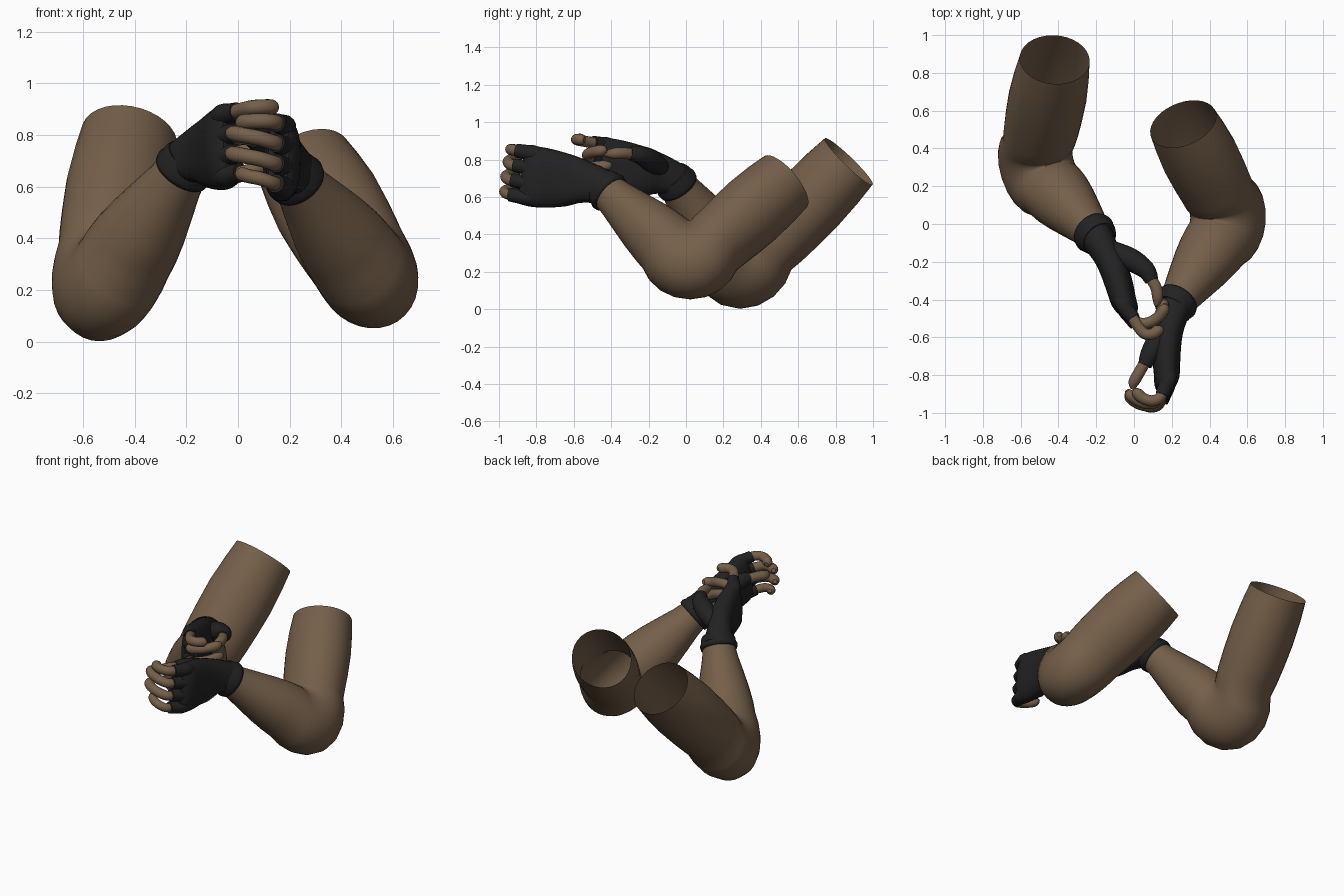
import bpy, bmesh, math
from mathutils import Vector, Matrix

if "Cube" in bpy.data.objects:
    bpy.data.objects.remove(bpy.data.objects["Cube"])


def material(name, rgb):
    m = bpy.data.materials.new(name)
    m.diffuse_color = (*rgb, 1)
    m.use_nodes = True
    m.node_tree.nodes["Principled BSDF"].inputs["Base Color"].default_value = m.diffuse_color
    return m


SKIN = material("brown skin", (0.175, 0.113, 0.067))
BLACK = material("black glove", (0.016, 0.016, 0.017))


def spline(rows, steps):
    """Catmull-Rom through rows of numbers."""
    out = []
    for i in range(len(rows) - 1):
        p0, p1, p2 = rows[max(i - 1, 0)], rows[i], rows[i + 1]
        p3 = rows[min(i + 2, len(rows) - 1)]
        for k in range(steps):
            t = k / steps
            out.append([0.5 * (2 * b + (c - a) * t + (2 * a - 5 * b + 4 * c - d) * t * t
                               + (3 * b - a - 3 * c + d) * t ** 3)
                        for a, b, c, d in zip(p0, p1, p2, p3)])
    return out + [list(rows[-1])]


def loft(name, rings, mat, sides=24, power=2.0, cap=True):
    """rings: (centre, tangent, up, radius along up, radius across)."""
    bm = bmesh.new()
    loops = []
    for c, t, up, ra, rb in rings:
        t = t.normalized()
        a = (up - t * up.dot(t)).normalized()
        b = t.cross(a)
        loop = []
        for i in range(sides):
            w = 2 * math.pi * i / sides
            ca, sb = math.cos(w), math.sin(w)
            ca = math.copysign(abs(ca) ** (2 / power), ca)
            sb = math.copysign(abs(sb) ** (2 / power), sb)
            loop.append(bm.verts.new(c + a * ca * ra + b * sb * rb))
        loops.append(loop)
    for l0, l1 in zip(loops, loops[1:]):
        for i in range(sides):
            j = (i + 1) % sides
            bm.faces.new((l0[i], l0[j], l1[j], l1[i]))
    if cap:
        bm.faces.new(loops[0][::-1])
        bm.faces.new(loops[-1])
    bmesh.ops.recalc_face_normals(bm, faces=bm.faces)
    for f in bm.faces:
        f.smooth = len(f.verts) == 4
    me = bpy.data.meshes.new(name)
    bm.to_mesh(me)
    bm.free()
    me.materials.append(mat)
    ob = bpy.data.objects.new(name, me)
    bpy.context.collection.objects.link(ob)
    return ob


def arm(side, S, E, W, r, extra):
    """Open tube from shoulder to wrist, fanned around the elbow crease."""
    u, f = (E - S).normalized(), (W - E).normalized()
    h = u.cross(f).normalized()
    turn = u.angle(f)
    inward = (f - u).normalized()
    P = E + inward * r / math.cos(turn / 2)
    c0, c1 = P + u.cross(h) * r, P + f.cross(h) * r
    rings = [(S.lerp(c0, t), u, h, a, b) for t, a, b in
             ((0, .19, .175), (.2, .203, .186), (.45, .213, .191), (.7, .21, .187), (.88, .205, .18))]
    n = 8
    for k in range(n + 1):
        t = k / n
        d = Matrix.Rotation(turn * t, 3, h) @ u
        rad = r + extra / 2 * math.sin(math.pi * t)
        rings.append((P + d.cross(h) * rad, d, h, .2 - .018 * t, rad))
    rings += [(c1.lerp(W, t), f, h, a, b) for t, a, b in
              ((.15, .176, .17), (.35, .16, .155), (.6, .133, .13), (.8, .11, .11), (1, .095, .095))]
    loft(side + "_arm", rings, SKIN, 32, cap=False)
    return f


def hand(side, W, K, palm_sign, f, thumb_p, fingers):
    """Vertical fingerless glove; local axes: X to knuckles, P to palm, Z to thumb."""
    X = (K - W).normalized()
    up = Vector((0, 0, 1))
    P = up.cross(X).normalized() * palm_sign
    Z = (up - X * up.dot(X)).normalized()

    def pt(x, p, z):
        return W + X * x + P * p + Z * z

    def tube(name, path, mat):
        rows = spline(path, 4)
        pts = [pt(*q[:3]) for q in rows]
        rings = []
        for i, c in enumerate(pts):
            t = pts[min(i + 1, len(pts) - 1)] - pts[max(i - 1, 0)]
            rings.append((c, t, Z, rows[i][3], rows[i][3]))
        loft(side + "_" + name, rings, mat, 14)

    # rolled cuff around the wrist
    cuff = [(-.045, .098), (-.04, .112), (-.02, .116), (0, .108), (.02, .106), (.04, .098)]
    loft(side + "_cuff", [(W + f * d, f, Z, rad, rad) for d, rad in cuff], BLACK, 28)

    # palm: x, palm offset, height offset, half height, half thickness, bend to forearm
    rows = [(-.02, 0, 0, .098, .095, .9), (.04, .003, .012, .1, .085, .6),
            (.12, .01, .02, .115, .075, .2), (.2, .016, .015, .138, .076, 0),
            (.3, .008, .01, .156, .074, 0), (.38, -.003, .008, .162, .068, 0),
            (.43, 0, .008, .158, .056, 0), (.455, .004, .008, .145, .04, 0)]
    loft(side + "_palm", [(pt(x, p, z), X.lerp(f, max(k, 0)), Z, a, b)
                          for x, p, z, a, b, k in spline(rows, 3)], BLACK, 32, 2.4)

    # thumb
    g, s = thumb_p[:4], thumb_p[4:]
    tube("thumb_sleeve", [(x, p, z, r) for (x, z, r), p in zip(
        ((.1, .05, .05), (.2, .08, .06), (.29, .095, .05), (.355, .095, .037)), g)], BLACK)
    tube("thumb", [(x, p, z, r) for (x, z, r), p in zip(
        ((.33, .095, .03), (.4, .09, .031), (.45, .08, .029), (.485, .072, .012)), s)], SKIN)

    # four fingers, each with a glove sleeve and a curled bare tip
    names = ("index", "middle", "ring", "little")
    for name, z, path in zip(names, (.13, .05, -.03, -.108), fingers):
        r = .027 if name == "little" else .03
        tube(name + "_sleeve", [(.34, -.01, z * .9, .036), (.41, -.014, z, .043),
                                (.46, -.004, z, .039), (.505, .008, z, .037)], BLACK)
        pts = [(.48, .003, z, r)]
        for i, (x, p) in enumerate(path):
            pts.append((x, p, z + .012 * i * (z < .1), r if i < len(path) - 1 else r * .45))
        tube(name + "_finger", pts, SKIN)


V = Vector
CURL = ((.525, .02), (.55, .07), (.545, .13), (.52, .175), (.5, .195))
SHORT = ((.525, .02), (.545, .06), (.535, .11), (.51, .14), (.49, .15))
OPEN = ((.55, .012), (.605, .03), (.625, .07), (.615, .11), (.605, .125))
TIGHT = ((.525, .02), (.55, .07), (.535, .13), (.49, .18), (.46, .195))

# left arm, set further back
W = V((-.2, -.06, .685))
f = arm("left", V((-.42, .87, .79)), V((-.53, .29, .18)), W, .17, .115)
hand("left", W, V((-.02, -.48, .755)), 1, f,
     (.03, .115, .17, .175, .175, .182, .168, .145), (OPEN, CURL, TIGHT, TIGHT))

# right arm, reaching forward
W = V((.215, -.43, .64))
f = arm("right", V((.26, .53, .68)), V((.52, .02, .23)), W, .178, .085)
hand("right", W, V((.16, -.88, .712)), -1, f,
     (.02, .06, .1, .118, .115, .145, .165, .165), (SHORT, CURL, CURL, SHORT))
